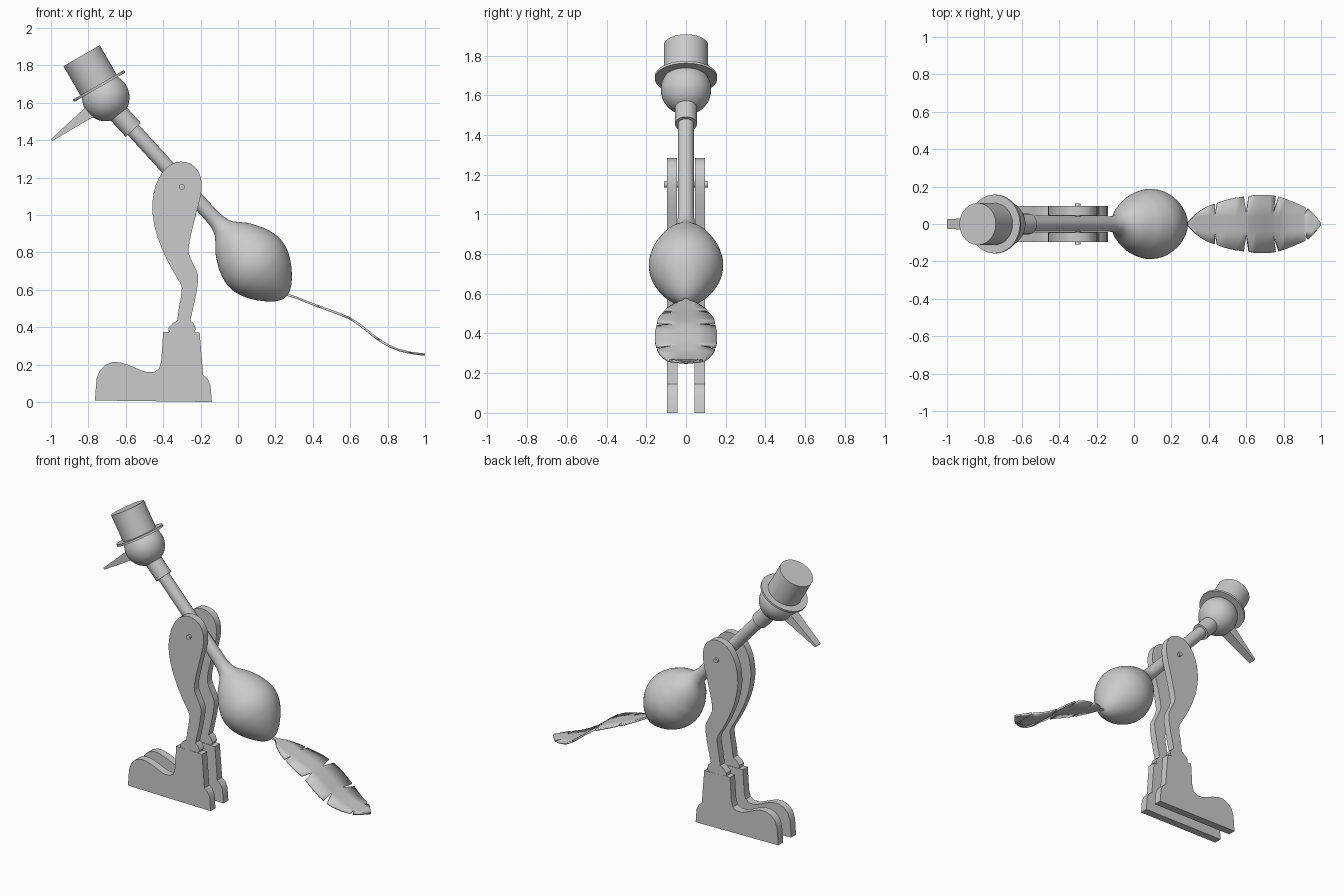
import bpy, bmesh, math
from mathutils import Vector

if "Cube" in bpy.data.objects:
    bpy.data.objects.remove(bpy.data.objects["Cube"])


def finish(bm, name, angle=35):
    bmesh.ops.recalc_face_normals(bm, faces=bm.faces[:])
    me = bpy.data.meshes.new(name)
    bm.to_mesh(me)
    bm.free()
    ob = bpy.data.objects.new(name, me)
    bpy.context.scene.collection.objects.link(ob)
    bpy.ops.object.select_all(action='DESELECT')
    ob.select_set(True)
    bpy.context.view_layer.objects.active = ob
    bpy.ops.object.shade_smooth_by_angle(angle=math.radians(angle))
    return ob


def spline(pts, n=4):
    """Catmull-Rom through 2D points."""
    p = [Vector(q) for q in pts]
    out = []
    for i in range(len(p) - 1):
        a, b, c, d = p[max(i - 1, 0)], p[i], p[i + 1], p[min(i + 2, len(p) - 1)]
        for k in range(n):
            t = k / n
            out.append(0.5 * (2 * b + (c - a) * t + (2 * a - 5 * b + 4 * c - d) * t * t
                              + (3 * b - a - 3 * c + d) * t ** 3))
    return out + [p[-1]]


def revolve(name, profile, origin, axis, seg=48):
    """Turn (distance along axis, radius) pairs about an axis lying in the xz plane."""
    o, d = Vector(origin), Vector(axis).normalized()
    u = Vector((0, 1, 0))
    v = d.cross(u)
    bm = bmesh.new()
    rings = []
    for t, r in profile:
        r = max(r, 0.0)
        rings.append([bm.verts.new(o + d * t + r * (u * math.cos(a) + v * math.sin(a)))
                      for a in (2 * math.pi * i / seg for i in range(seg))])
    for a, b in zip(rings, rings[1:]):
        for i in range(seg):
            j = (i + 1) % seg
            bm.faces.new((a[i], a[j], b[j], b[i]))
    bm.faces.new(rings[0])
    bm.faces.new(rings[-1])
    bmesh.ops.remove_doubles(bm, verts=bm.verts[:], dist=1e-5)
    return finish(bm, name)


def plate(name, outline, y0, y1):
    """Extrude an xz outline between two y values and mirror it to the other side."""
    bm = bmesh.new()
    face = bm.faces.new([bm.verts.new((x, y0, z)) for x, z in outline])
    ext = bmesh.ops.extrude_face_region(bm, geom=[face])
    for e in ext['geom']:
        if isinstance(e, bmesh.types.BMVert):
            e.co.y = y1
    ob = finish(bm, name)
    ob.modifiers.new("Mirror", 'MIRROR').use_axis = (False, True, False)
    return ob


# Neck tube flowing into pear-shaped body
lean = (0.674, 0, -0.739)
pivot = (-0.2, 0, 1.06)
body = [(0, .04), (.1, .041), (.145, .047), (.185, .064), (.246, .117), (.3, .15),
        (.345, .171), (.41, .187), (.474, .182), (.53, .16), (.575, .132), (.62, .095),
        (.652, .06), (.67, .028), (.676, 0)]
revolve("neck_and_body", [(-.62, .04)] + spline(body), pivot, lean)

# Collar and head
revolve("collar", [(-.70, .055), (-.534, .055)], pivot, lean)
R = 0.127
revolve("head", [(-R * math.cos(math.pi * i / 24), R * math.sin(math.pi * i / 24))
                 for i in range(25)], (-.707, 0, 1.628), lean)

# Top hat
revolve("hat", [(-.008, 0), (-.008, .157), (.006, .157), (.006, .112), (.186, .112), (.186, 0)],
        (-.743, 0, 1.69), (-.5, 0, .866))

# Beak: tapered wedge
bm = bmesh.new()
base, tip = Vector((-.77, 0, 1.568)), Vector((-.997, 0, 1.4))
side = (tip - base).cross(Vector((0, 1, 0))).normalized()
ends = []
for c, w, h in ((base, .038, .036), (tip, .025, .006)):
    ends.append([bm.verts.new(c + Vector((0, sy * w, 0)) + side * (sz * h))
                 for sy, sz in ((1, 1), (-1, 1), (-1, -1), (1, -1))])
for i in range(4):
    j = (i + 1) % 4
    bm.faces.new((ends[0][i], ends[0][j], ends[1][j], ends[1][i]))
bm.faces.new(ends[0])
bm.faces.new(ends[1])
finish(bm, "beak")

# Legs
front_edge = [(-.325, .435), (-.315, .51), (-.30, .61), (-.33, .67), (-.38, .76), (-.43, .88),
              (-.455, .99), (-.457, 1.07), (-.44, 1.16), (-.40, 1.235), (-.355, 1.272),
              (-.305, 1.285), (-.25, 1.272), (-.21, 1.23), (-.194, 1.17), (-.2, 1.1),
              (-.225, 1.0), (-.25, .9), (-.263, .83), (-.262, .79), (-.24, .74), (-.217, .69),
              (-.213, .65), (-.227, .56), (-.255, .435)]
ankle = [(-.237, .42), (-.225, .39), (-.235, .372), (-.368, .372), (-.373, .395), (-.35, .42)]
plate("legs", [tuple(p) for p in spline(front_edge, 2)] + ankle, .046, .095)

# Boots
boot = [(-.40, .374), (-.205, .37), (-.195, .25), (-.187, .145), (-.163, .125), (-.147, .09),
        (-.14, 0), (-.765, .008), (-.757, .12), (-.74, .168), (-.71, .198), (-.67, .213),
        (-.63, .212), (-.58, .196), (-.53, .174), (-.49, .16), (-.45, .16), (-.422, .178),
        (-.41, .22)]
plate("boots", boot, .043, .096)

# Pivot pin
bm = bmesh.new()
bmesh.ops.create_cone(bm, cap_ends=True, segments=20, radius1=.015, radius2=.015, depth=.22)
pin = finish(bm, "pivot_pin")
pin.location = (-.3, 0, 1.15)
pin.rotation_euler.x = math.pi / 2

# Tail feather: notched strip following a wavy line
wave = spline([(.24, .578), (.3, .562), (.42, .515), (.58, .455), (.66, .405), (.74, .342),
               (.82, .293), (.9, .267), (1.0, .253)], 6)


def wave_z(x):
    for a, b in zip(wave, wave[1:]):
        if x <= b.x:
            return a.y + (b.y - a.y) * (x - a.x) / (b.x - a.x)
    return wave[-1].y


stations = [(.25, .008), (.29, .012), (.32, .045), (.36, .075), (.395, .095), (.43, .108),
            (.432, .042), (.445, .112), (.49, .128), (.54, .14), (.585, .146), (.6, .048),
            (.615, .148), (.65, .155), (.69, .156), (.725, .155), (.755, .15), (.742, .045),
            (.775, .146), (.81, .134), (.86, .114), (.915, .09), (.912, .058), (.93, .084),
            (.955, .06), (.98, .03), (1.0, .006)]
bm = bmesh.new()
rows = []
for x, w in stations:
    core = min(w, .04)
    xc = x if w < .1 or x != .755 else .738
    rows.append([bm.verts.new((px, y, wave_z(px)))
                 for px, y in ((x, -w), (xc, -core), (xc, core), (x, w))])
for a, b in zip(rows, rows[1:]):
    for i in range(3):
        bm.faces.new((a[i], a[i + 1], b[i + 1], b[i]))
tail = finish(bm, "tail_feather")
solid = tail.modifiers.new("Thickness", 'SOLIDIFY')
solid.thickness = .012
solid.offset = 0
